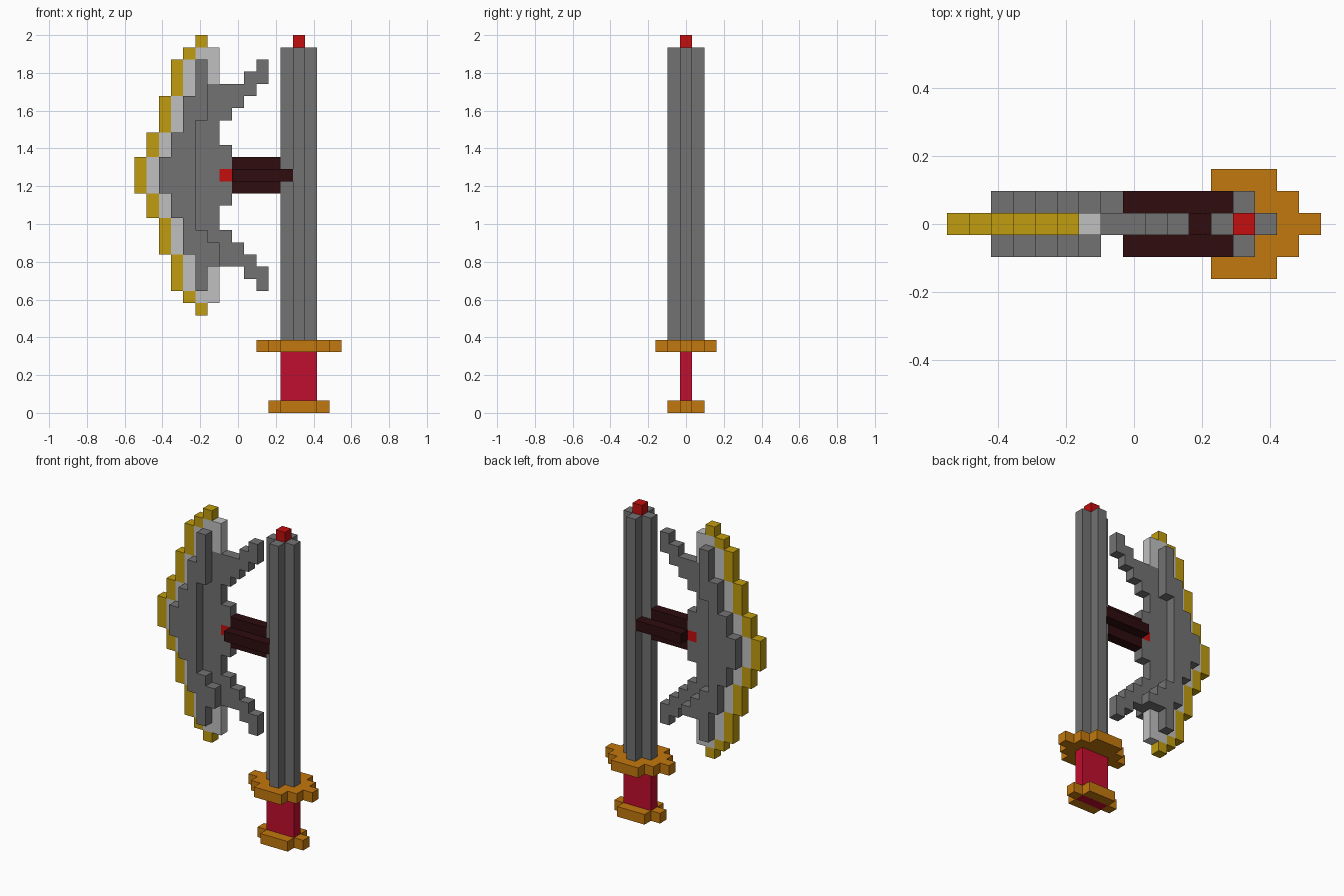
import bpy
import bmesh
from mathutils import Vector

cube = bpy.data.objects.get("Cube")
if cube:
    bpy.data.objects.remove(cube, do_unlink=True)

NX, NY, NZ = 17, 5, 31
UNIT = 2 / NZ
MID = 2            # middle layer in depth
AXIS = 19          # row the axe head mirrors about
SHAFT = 13         # column of the shaft centre
cells = {}         # grid cell -> part name


def linear(c):
    c /= 255
    return c / 12.92 if c < 0.04 else ((c + 0.055) / 1.055) ** 2.4


def material(name, rgb):
    mat = bpy.data.materials.new(name)
    color = [linear(c) for c in rgb] + [1]
    mat.diffuse_color = color
    mat.use_nodes = True
    bsdf = mat.node_tree.nodes["Principled BSDF"]
    bsdf.inputs["Base Color"].default_value = color
    bsdf.inputs["Roughness"].default_value = 0.9
    return mat


def fill(part, x, z, y=(MID, MID)):
    """Assign an inclusive block of cells to a part."""
    for i in range(x[0], x[1] + 1):
        for j in range(y[0], y[1] + 1):
            for k in range(z[0], z[1] + 1):
                cells[i, j, k] = part


def mirrored(part, x, z, y=(MID, MID)):
    fill(part, x, z, y)
    fill(part, x, (2 * AXIS - z[1], 2 * AXIS - z[0]), y)


def plus_plate(part, row, steps):
    """Stepped plate: half width for each depth step away from the middle."""
    for dy, half in enumerate(steps):
        fill(part, (SHAFT - half, SHAFT + half), (row, row), (MID - dy, MID + dy))


# Sword-like handle, pommel and guard
plus_plate("pommel", 0, (2, 1))
plus_plate("guard", 5, (3, 2, 1))
for dy, half in enumerate((2, 1)):
    fill("pommel", (SHAFT - half, SHAFT + half), (0, 0), (MID - dy, MID + dy))
fill("grip", (12, 14), (0, 4))

# Cross-section shaft with its tip
fill("shaft", (12, 14), (6, 29))
fill("shaft", (SHAFT, SHAFT), (6, 29), (1, 3))
fill("shaft_tip", (SHAFT, SHAFT), (30, 30))

# Axe head: stepped cutting edge, pale bevel, thick grey body
edge = [(18, 20), (21, 22), (23, 25), (26, 28), (29, 29), (30, 30)]
mirrored("blade_bevel", (5, 6), (27, 29))
for col, rows in enumerate(edge):
    mirrored("cutting_edge", (col, col), rows)
    if col < 5:
        mirrored("blade_bevel", (col + 1, col + 1), rows)
    if col < 3:
        mirrored("blade_body", (col + 2, 6), rows)
    if col < 4:
        inner = 5 if col == 3 else 4
        mirrored("blade_body", (col + 2, inner), rows, (1, 3))
mirrored("blade_body", (5, 6), (26, 26))
mirrored("blade_body", (5, 5), (24, 25), (1, 3))

# Rear hook prongs stepping away from the head
for col, rows in zip(range(7, 11), [(24, 26), (25, 26), (26, 27), (27, 28)]):
    mirrored("prongs", (col, col), rows)
fill("prongs", (6, 6), (12, 13), (1, 3))
fill("prongs", (7, 7), (12, 12), (MID, 3))

# Socket, red pin and dark connecting bar
fill("blade_body", (7, 7), (17, 21))
fill("pin", (7, 7), (AXIS, AXIS))
fill("connecting_bar", (8, 11), (18, 20))
for y in (1, 3):
    fill("connecting_bar", (8, 12), (AXIS, AXIS), (y, y))

# Colours
gold = material("gold yellow", (192, 156, 14))
pale = material("pale grey", (192, 192, 192))
grey = material("steel grey", (114, 114, 114))
dark = material("dark maroon", (46, 12, 15))
red = material("bright red", (194, 14, 14))
orange = material("orange", (196, 120, 14))
crimson = material("crimson", (192, 14, 46))
colors = {
    "pommel": orange, "guard": orange, "grip": crimson, "shaft": grey,
    "shaft_tip": red, "cutting_edge": gold, "blade_bevel": pale,
    "blade_body": grey, "prongs": grey, "pin": red, "connecting_bar": dark,
}


def build(part):
    """Make one object from the exposed sides of the part's cells."""
    bm = bmesh.new()
    origin = Vector((NX / 2, NY / 2, 0))
    for cell in [c for c, name in cells.items() if name == part]:
        centre = Vector(cell) + Vector((0.5, 0.5, 0.5)) - origin
        for axis in range(3):
            for sign in (-1, 1):
                n, u = Vector(), Vector()
                n[axis], u[(axis + 1) % 3] = sign, 1
                if tuple(int(a + b) for a, b in zip(cell, n)) in cells:
                    continue
                v = n.cross(u)
                corners = (-u - v, u - v, u + v, v - u)
                bm.faces.new([bm.verts.new((centre + (n + c) / 2) * UNIT)
                              for c in corners])
    bmesh.ops.remove_doubles(bm, verts=bm.verts, dist=UNIT / 100)
    mesh = bpy.data.meshes.new(part)
    bm.to_mesh(mesh)
    bm.free()
    mesh.materials.append(colors[part])
    bpy.context.collection.objects.link(bpy.data.objects.new(part, mesh))


for part in colors:
    build(part)
